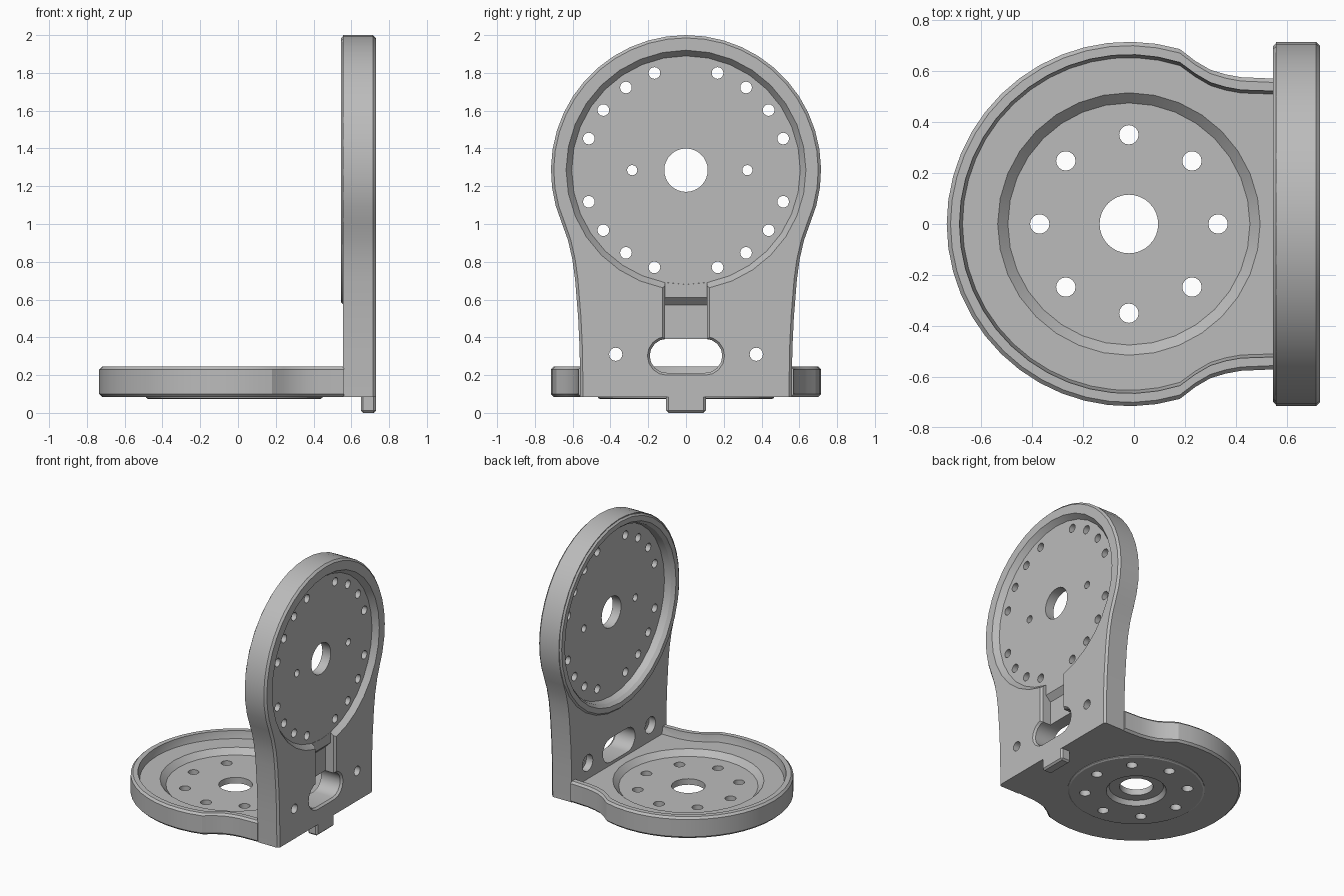
import bpy, bmesh, math
from mathutils import Vector

cube = bpy.data.objects.get("Cube")
if cube:
    bpy.data.objects.remove(cube, do_unlink=True)

grey = bpy.data.materials.new("plain grey")
grey.use_nodes = True
grey.diffuse_color = (0.5, 0.5, 0.5, 1)
grey.node_tree.nodes["Principled BSDF"].inputs["Base Color"].default_value = (0.5, 0.5, 0.5, 1)

DISC_Z = 1.285   # centre height of the upright disc
DISC_X = -0.02   # centre of the base disc
RADIUS = 0.715


# Both plates share a local frame: u runs from disc centre to the corner joint,
# v runs across, w runs through the thickness.
def on_base(u, v, w):
    return Vector((DISC_X + u, v, w))


def on_upright(u, v, w):
    return Vector((w, v, DISC_Z - u))


def circle(r, n=32, u=0, v=0):
    return [(u + r * math.cos(math.tau * i / n), v + r * math.sin(math.tau * i / n))
            for i in range(n)]


def rect(u0, u1, half):
    return [(u0, -half), (u1, -half), (u1, half), (u0, half)]


def pill(r, reach, u, n=8):
    """Slot with round ends, long across the plate."""
    pts = []
    for side in (1, -1):
        for i in range(n + 1):
            a = math.pi * i / n
            pts.append((u + side * r * math.cos(a), side * (reach + r * math.sin(a))))
    return pts


def keyhole(flank, inset=0, n=28):
    """Round head flowing into a straight-sided neck."""
    r = RADIUS - inset
    a0 = math.acos(flank[0][0] / r)
    arc = [a0 + (math.tau - 2 * a0) * i / n for i in range(n + 1)]
    head = [(r * math.cos(a), r * math.sin(a)) for a in arc]
    neck = [(u, v - inset) for u, v in flank[1:]]
    return head + [(u, -v) for u, v in neck] + neck[::-1]


def build(name, place, solids):
    """Each solid is a stack of (outline, w) rings, capped at both ends."""
    bm = bmesh.new()
    for rings in solids:
        loops = [[bm.verts.new(place(u, v, w)) for u, v in pts] for pts, w in rings]
        for a, b in zip(loops, loops[1:]):
            for i in range(len(a)):
                j = (i + 1) % len(a)
                bm.faces.new((a[i], a[j], b[j], b[i]))
        bm.faces.new(loops[0])
        bm.faces.new(loops[-1])
    bmesh.ops.recalc_face_normals(bm, faces=bm.faces)
    mesh = bpy.data.meshes.new(name)
    bm.to_mesh(mesh)
    bm.free()
    mesh.materials.append(grey)
    obj = bpy.data.objects.new(name, mesh)
    bpy.context.collection.objects.link(obj)
    return obj


def activate(obj):
    bpy.ops.object.select_all(action='DESELECT')
    obj.select_set(True)
    bpy.context.view_layer.objects.active = obj


def combine(target, place, operation, *solids):
    tool = build("helper", place, solids)
    tool.hide_render = True
    activate(target)
    mod = target.modifiers.new("boolean", 'BOOLEAN')
    mod.operation = operation
    mod.solver = 'EXACT'
    mod.object = tool
    bpy.ops.object.modifier_apply(modifier=mod.name)
    bpy.data.objects.remove(tool, do_unlink=True)


def finish(obj):
    activate(obj)
    bpy.ops.object.shade_smooth_by_angle(angle=math.radians(25))


def drill(r, u, v, w0, w1, n=16):
    ring = circle(r, n, u, v)
    return [(ring, w0), (ring, w1)]


# Base plate with chamfered edges
def base_flank(end):
    return [(0.2, 0.686), (0.26, 0.64), (0.32, 0.605), (0.38, 0.587), (0.44, 0.576), (end, 0.57)]


edge = base_flank(0.58)
base = build("base_plate", on_base, [[
    (keyhole(edge, 0.015), 0.085), (keyhole(edge), 0.1),
    (keyhole(edge), 0.23), (keyhole(edge, 0.015), 0.245)]])

# Raised disc underneath
combine(base, on_base, 'UNION',
        [(circle(0.455), 0.073), (circle(0.467), 0.08), (circle(0.467), 0.12)])

# Tray inside the rim, then the lower dished floor
tray = base_flank(0.62)
combine(base, on_base, 'DIFFERENCE',
        [(keyhole(tray, 0.062), 0.19), (keyhole(tray, 0.05), 0.24), (keyhole(tray, 0.05), 0.27)])
combine(base, on_base, 'DIFFERENCE',
        [(circle(0.475), 0.15), (circle(0.515), 0.19), (circle(0.515), 0.22)])

# Centre bore with its recess below, and the ring of bolt holes
combine(base, on_base, 'DIFFERENCE',
        [(circle(0.205), 0.05), (circle(0.205), 0.073), (circle(0.185), 0.105)])
combine(base, on_base, 'DIFFERENCE', drill(0.115, 0, 0, 0.05, 0.3, 32),
        *[drill(0.038, u, v, 0.05, 0.3) for u, v in circle(0.35, 8)])
finish(base)

# Upright plate
FOOT = DISC_Z - 0.085
side = [(0.285, 0.656), (0.37, 0.625), (0.47, 0.602), (0.58, 0.587),
        (0.78, 0.571), (0.95, 0.563), (FOOT, 0.56)]
upright = build("upright_plate", on_upright, [[
    (keyhole(side), 0.557), (keyhole(side), 0.715), (keyhole(side, 0.015), 0.73)]])

# Raised collar on the inner face
combine(upright, on_upright, 'UNION',
        [(circle(0.698), 0.545), (circle(0.71), 0.557), (circle(0.71), 0.6)])

# Round recesses on both faces, leaving a thin web
combine(upright, on_upright, 'DIFFERENCE',
        [(circle(0.66), 0.53), (circle(0.66), 0.545), (circle(0.64), 0.57), (circle(0.63), 0.62)])
combine(upright, on_upright, 'DIFFERENCE',
        [(circle(0.605), 0.69), (circle(0.635), 0.73), (circle(0.635), 0.75)])

# Stepped cable channel running down from the outer recess
low = DISC_Z - 0.33
combine(upright, on_upright, 'DIFFERENCE',
        [(rect(0.715, low, 0.11), 0.65), (rect(0.675, low, 0.11), 0.69),
         (rect(0.58, low, 0.11), 0.691), (rect(0.58, low, 0.11), 0.715),
         (rect(0.58, low, 0.126), 0.731), (rect(0.58, low, 0.126), 0.75)])

# Wide cable slot through the neck
mid = DISC_Z - 0.302
combine(upright, on_upright, 'DIFFERENCE',
        [(pill(0.09, 0.102, mid), 0.5), (pill(0.09, 0.102, mid), 0.715),
         (pill(0.103, 0.102, mid), 0.731), (pill(0.103, 0.102, mid), 0.75)])

# Centre bore, hole ring, locating holes and neck screw holes
ring = [p for i, p in enumerate(circle(0.541, 20)) if i % 5]
neck_holes = [(DISC_Z - 0.31, s * 0.372) for s in (-1, 1)]
combine(upright, on_upright, 'DIFFERENCE',
        drill(0.115, 0, 0, 0.5, 0.8, 32),
        *[drill(0.031, u, v, 0.5, 0.8) for u, v in ring],
        *[drill(0.027, 0, v, 0.5, 0.8) for v in (-0.285, 0.325)],
        *[drill(0.035, u, v, 0.5, 0.8) for u, v in neck_holes])
combine(upright, on_upright, 'DIFFERENCE',
        *[drill(0.062, u, v, 0.5, 0.61) for u, v in neck_holes])
finish(upright)

# Locating tab below the upright
tab = build("locating_tab", on_upright, [[
    (rect(FOOT - 0.02, DISC_Z, 0.105), 0.65), (rect(FOOT - 0.02, DISC_Z, 0.105), 0.73)]])
bevel = tab.modifiers.new("bevel", 'BEVEL')
bevel.width = 0.012
bevel.segments = 1
activate(tab)
bpy.ops.object.modifier_apply(modifier="bevel")
finish(tab)
